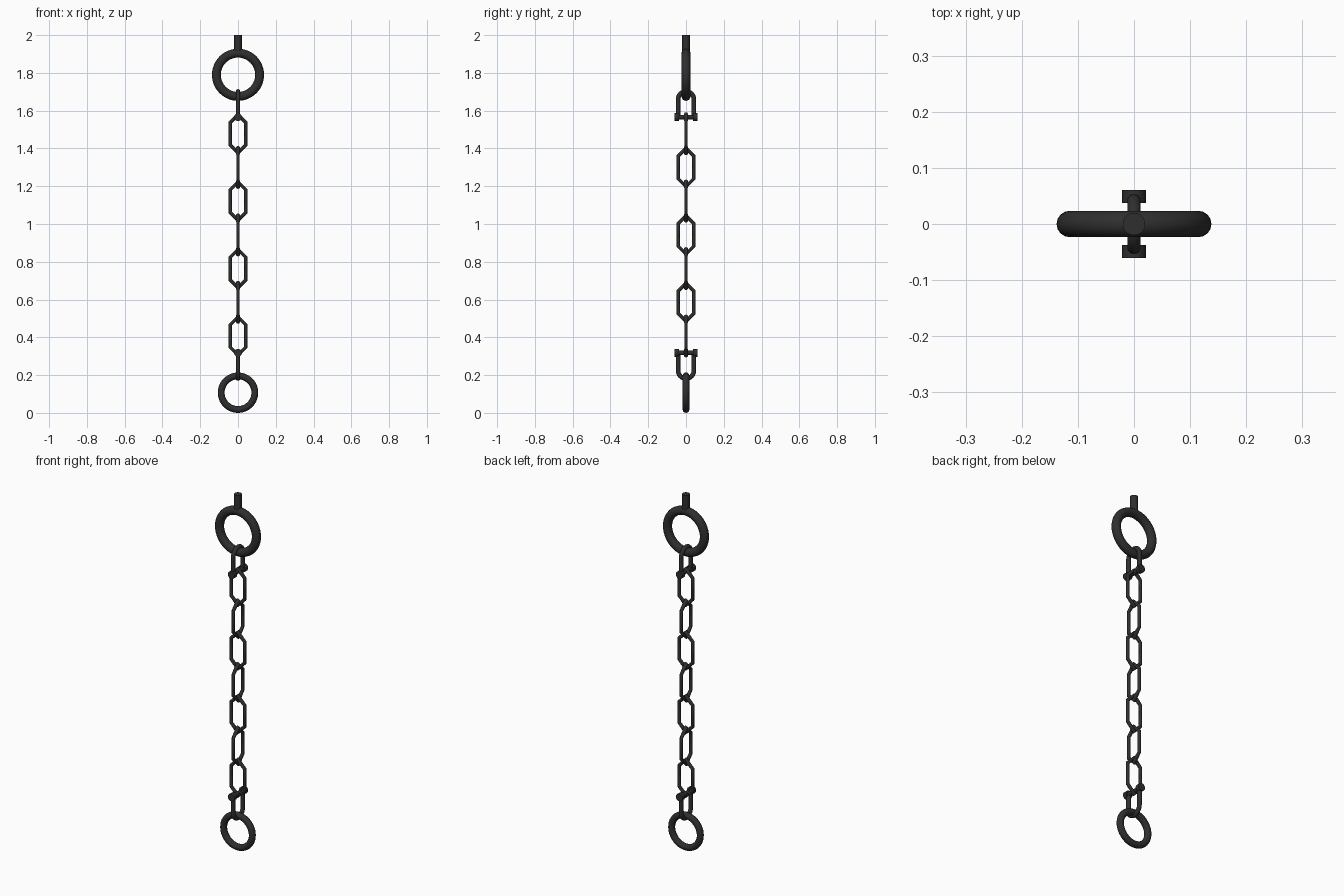
import bpy, bmesh, math
from mathutils import Vector

if "Cube" in bpy.data.objects:
    bpy.data.objects.remove(bpy.data.objects["Cube"])

iron = bpy.data.materials.new("dark iron")
iron.diffuse_color = (0.028, 0.028, 0.028, 1)
iron.use_nodes = True
iron.node_tree.nodes["Principled BSDF"].inputs["Base Color"].default_value = iron.diffuse_color


def finish(ob, name, angle=40):
    ob.name = name
    ob.data.materials.append(iron)
    bpy.ops.object.select_all(action='DESELECT')
    ob.select_set(True)
    bpy.context.view_layer.objects.active = ob
    bpy.ops.object.shade_smooth_by_angle(angle=math.radians(angle))
    return ob


def ring(name, z, major, minor):
    bpy.ops.mesh.primitive_torus_add(major_radius=major, minor_radius=minor,
                                     major_segments=48, minor_segments=16,
                                     location=(0, 0, z), rotation=(math.pi / 2, 0, 0))
    finish(bpy.context.object, name)


def cylinder(name, loc, r, depth, along_y=False, sides=20):
    bpy.ops.mesh.primitive_cylinder_add(vertices=sides, radius=r, depth=depth, location=loc,
                                        rotation=(math.pi / 2 if along_y else 0, 0, 0))
    finish(bpy.context.object, name)


def rod(name, path, r, z, axis='x', closed=False, widths=None, sides=10, angle=40):
    """Sweep a round bar along a flat (u, z) path with mitred corners."""
    bm = bmesh.new()
    pts = [Vector(p) for p in path]
    n = len(pts)
    loops = []
    for i, p in enumerate(pts):
        prev = pts[i - 1] if closed or i > 0 else None
        nxt = pts[(i + 1) % n] if closed or i < n - 1 else None
        d0 = (p - prev).normalized() if prev is not None else (nxt - p).normalized()
        d1 = (nxt - p).normalized() if nxt is not None else d0
        t = (d0 + d1).normalized()
        side = Vector((-t.y, t.x)) / max(t.dot(d0), 0.3)
        w = widths[i] if widths else r
        loop = []
        for k in range(sides):
            a = 2 * math.pi * k / sides
            q = p + side * r * math.cos(a)
            o = w * math.sin(a)
            loop.append(bm.verts.new((q.x, o, q.y) if axis == 'x' else (o, q.x, q.y)))
        loops.append(loop)
    for i in range(n if closed else n - 1):
        a, b = loops[i], loops[(i + 1) % n]
        for k in range(sides):
            m = (k + 1) % sides
            bm.faces.new((a[k], a[m], b[m], b[k]))
    if not closed:
        bm.faces.new(loops[0])
        bm.faces.new(loops[-1])
    bmesh.ops.recalc_face_normals(bm, faces=bm.faces)
    me = bpy.data.meshes.new(name)
    bm.to_mesh(me)
    bm.free()
    ob = bpy.data.objects.new(name, me)
    bpy.context.collection.objects.link(ob)
    ob.location.z = z
    finish(ob, name, angle)


# hanging stem and the two rings
cylinder("hanging_stem", (0, 0, 1.953), 0.02, 0.094)
ring("top_ring", 1.79, 0.1145, 0.0235)
ring("bottom_ring", 0.107, 0.089, 0.018)

# chain links, alternately turned by a quarter
link = [(0.041, -0.06), (0.041, 0.06), (0, 0.101),
        (-0.041, 0.06), (-0.041, -0.06), (0, -0.101)]
link_widths = [0.009, 0.009, 0.012] * 2
for i in range(7):
    rod(f"chain_link_{i + 1}", link, 0.009, 1.478 - i * 0.1785,
        'x' if i % 2 == 0 else 'y', True, link_widths)

# shackles: U bow, two lugs and a cross pin
for name, pin_z, s in (("top", 1.566, 1), ("bottom", 0.318, -1)):
    bow = [(0.042, 0)]
    bow += [(0.042 * math.cos(math.pi * k / 12),
             s * (0.094 + 0.042 * math.sin(math.pi * k / 12))) for k in range(13)]
    bow += [(-0.042, 0)]
    rod(f"{name}_shackle_bow", bow, 0.012, pin_z, 'y')
    for side in (-1, 1):
        cylinder(f"{name}_shackle_lug", (0, side * 0.049, pin_z), 0.021, 0.023, True)
    cylinder(f"{name}_shackle_pin", (0, 0, pin_z), 0.012, 0.1, True, 12)
